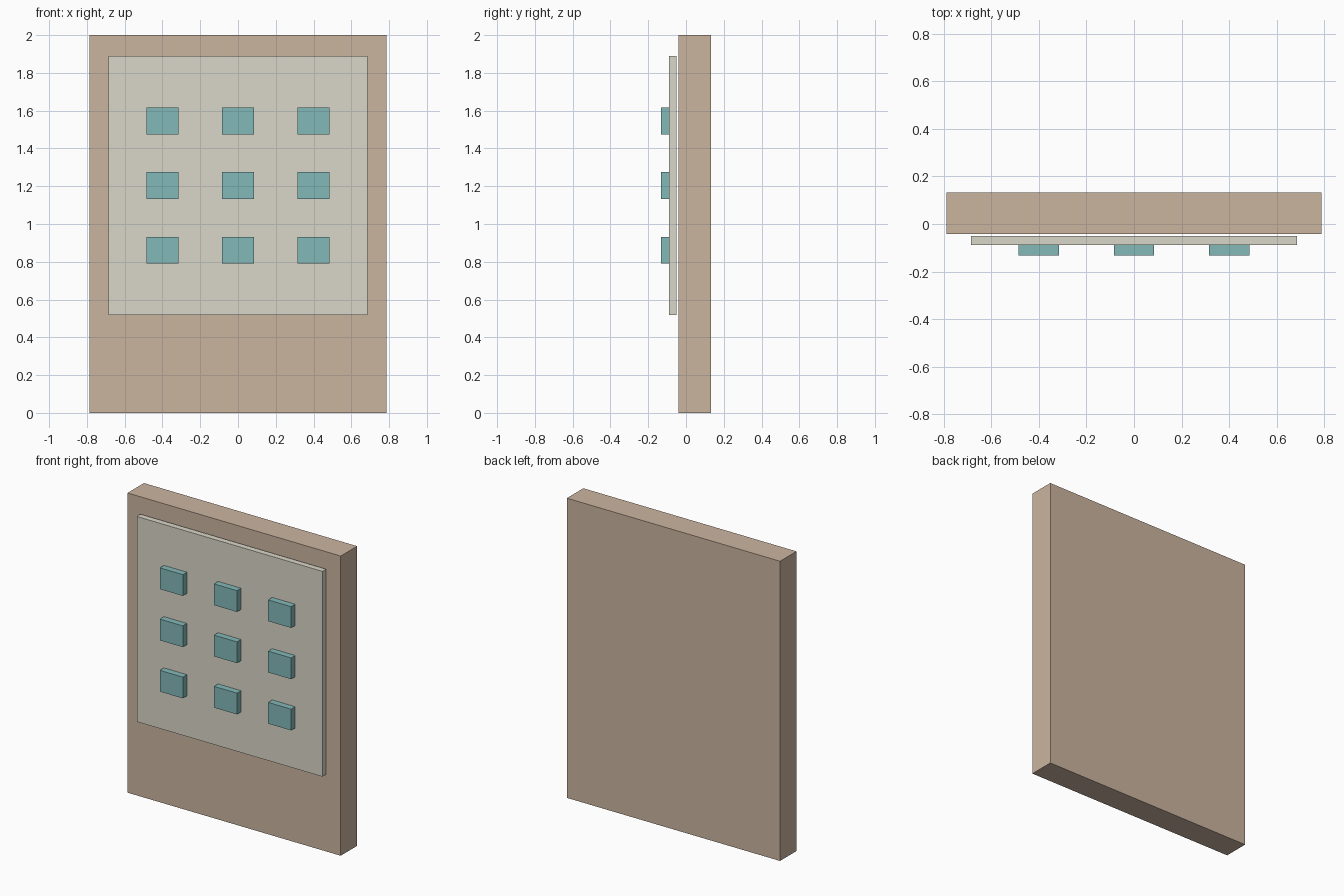
import bpy

if "Cube" in bpy.data.objects:
    bpy.data.objects.remove(bpy.data.objects["Cube"])


def material(name, color):
    mat = bpy.data.materials.new(name)
    mat.diffuse_color = (*color, 1.0)
    mat.use_nodes = True
    mat.node_tree.nodes["Principled BSDF"].inputs["Base Color"].default_value = mat.diffuse_color
    return mat


def box(name, x, y, z, mat):
    """Box from (min, max) extents on each axis."""
    center = [(a + b) / 2 for a, b in (x, y, z)]
    bpy.ops.mesh.primitive_cube_add(size=1, location=center)
    obj = bpy.context.object
    obj.name = name
    obj.scale = [b - a for a, b in (x, y, z)]
    bpy.ops.object.transform_apply(location=False, rotation=False, scale=True)
    obj.data.materials.append(mat)
    return obj


wood = material("wood", (0.60, 0.46, 0.35))
cream = material("cream", (0.70, 0.68, 0.58))
teal = material("teal", (0.23, 0.48, 0.48))

# Backing board
box("backing_board", (-0.787, 0.787), (-0.041, 0.132), (0, 2), wood)

# Raised panel, sitting just clear of the board
box("front_panel", (-0.685, 0.685), (-0.089, -0.050), (0.519, 1.889), cream)

# Three by three grid of blocks on the panel
for row in range(3):
    for col in range(3):
        cx = (col - 1) * 0.40
        cz = 1.203 + (1 - row) * 0.342
        box(f"block_{row + 1}_{col + 1}", (cx - 0.085, cx + 0.085),
            (-0.132, -0.089), (cz - 0.071, cz + 0.071), teal)
